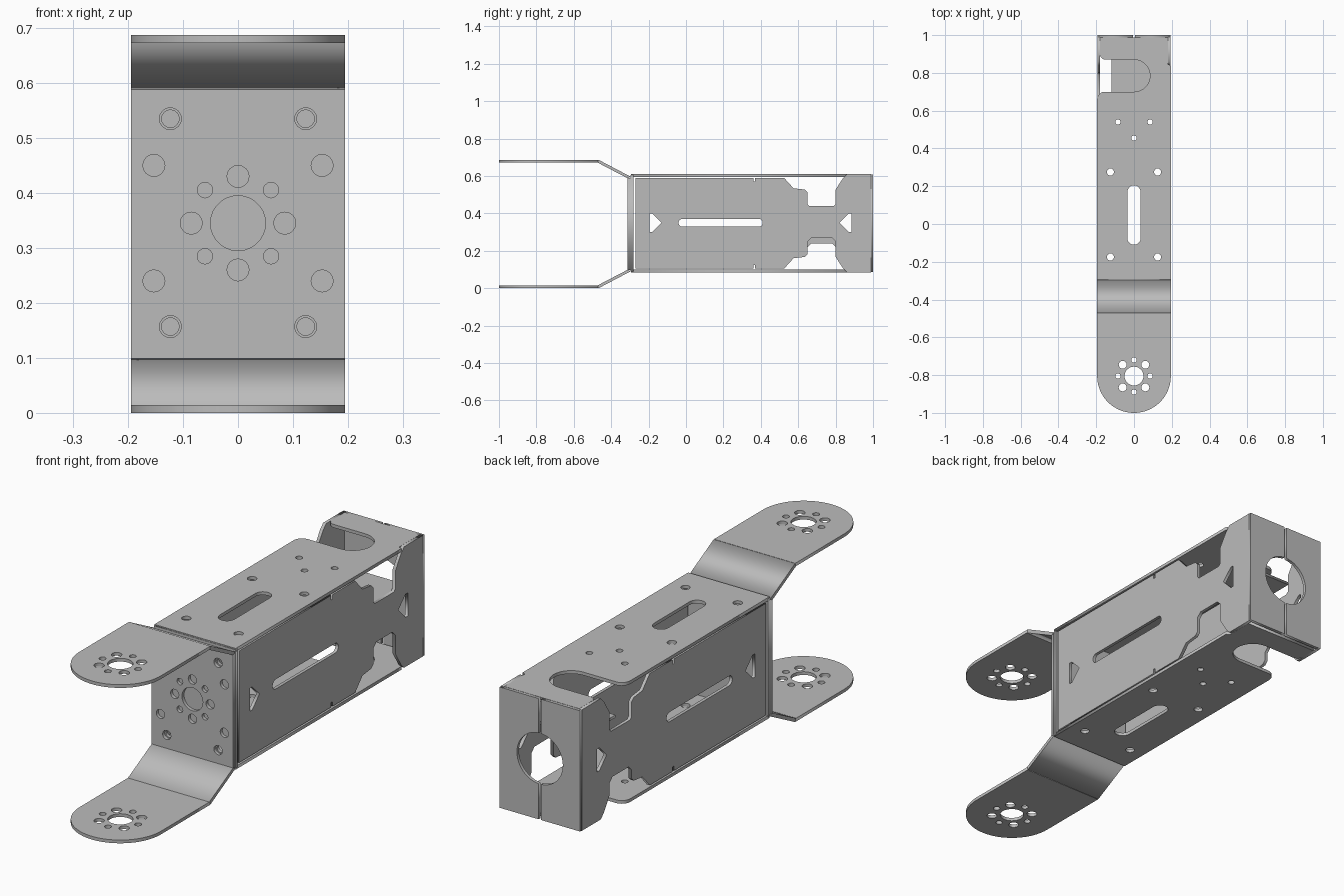
import bpy
from math import sin, cos, pi, radians
from mathutils import Matrix

cube = bpy.data.objects.get("Cube")
if cube:
    bpy.data.objects.remove(cube, do_unlink=True)

metal = bpy.data.materials.new("grey sheet metal")
metal.use_nodes = True
GREY = (0.5, 0.5, 0.5, 1)
metal.diffuse_color = GREY
metal.node_tree.nodes["Principled BSDF"].inputs["Base Color"].default_value = GREY

T = 0.014          # sheet thickness
W = 0.195          # half width
MID = 0.3475       # mid height
# Local drawing planes: columns are local x, local y and the sheet normal
PLANES = {
    "top": Matrix(((1, 0, 0), (0, 1, 0), (0, 0, 1))),
    "side": Matrix(((0, 0, 1), (1, 0, 0), (0, 1, 0))),
    "front": Matrix(((1, 0, 0), (0, 0, -1), (0, 1, 0))),
}


def arc(cx, cy, r, a0, a1, n=16):
    return [(cx + r * cos(radians(a0 + (a1 - a0) * i / n)),
             cy + r * sin(radians(a0 + (a1 - a0) * i / n))) for i in range(n + 1)]


def circle(cx, cy, r, n=20):
    return arc(cx, cy, r, 0, 360, n)[:-1]


def slot(cx, cy, length, r, vertical):
    h = length / 2 - r
    if vertical:
        return arc(cx, cy + h, r, 0, 180, 10) + arc(cx, cy - h, r, 180, 360, 10)
    return arc(cx + h, cy, r, -90, 90, 10) + arc(cx - h, cy, r, 90, 270, 10)


def sheet(name, plane, centre, loops, thick=T):
    """Flat sheet from an outline followed by its holes."""
    cu = bpy.data.curves.new(name, "CURVE")
    cu.dimensions = "2D"
    cu.fill_mode = "BOTH"
    cu.extrude = thick / 2
    for loop in loops:
        sp = cu.splines.new("POLY")
        sp.points.add(len(loop) - 1)
        for p, (u, v) in zip(sp.points, loop):
            p.co = (u, v, 0, 1)
        sp.use_cyclic_u = True
    tmp = bpy.data.objects.new(name + "_outline", cu)
    bpy.context.collection.objects.link(tmp)
    dg = bpy.context.evaluated_depsgraph_get()
    me = bpy.data.meshes.new_from_object(tmp.evaluated_get(dg))
    bpy.data.objects.remove(tmp, do_unlink=True)
    me.transform(Matrix.Translation(centre) @ PLANES[plane].to_4x4())
    me.materials.clear()
    me.materials.append(metal)
    ob = bpy.data.objects.new(name, me)
    bpy.context.collection.objects.link(ob)
    return ob


def hub_holes(cx, cy, axis_r, diagonal_r):
    """Central bore with a ring of eight screw holes."""
    holes = [circle(cx, cy, 0.05, 28)]
    for k in range(8):
        a = k * pi / 4
        holes.append(circle(cx + 0.085 * cos(a), cy + 0.085 * sin(a),
                            diagonal_r if k % 2 else axis_r, 16))
    return holes


def four(x, y0, y1, r):
    return [circle(s * x, y, r, 16) for s in (-1, 1) for y in (y0, y1)]


def box(x0, x1, y0, y1):
    return [(x0, y0), (x1, y0), (x1, y1), (x0, y1)]


# Front bracket: ears, sloped arms and face
ear = [(W, -0.47), (-W, -0.47)] + arc(0, -0.805, W, 180, 360, 40)
arm = [(-0.475, 0.673), (-0.468, 0.687), (-0.297, 0.597), (-0.312, 0.588)]
for label, sign in (("upper", 1), ("lower", -1)):
    z = 0.68 if sign > 0 else 0.007
    sheet(label + "_ear", "top", (0, 0, z), [ear] + hub_holes(0, -0.805, 0.014, 0.021))
    pts = arm if sign > 0 else [(y, 0.687 - z) for y, z in arm]
    sheet(label + "_arm", "side", (0, 0, 0), [pts], 2 * W)
sheet("bracket_face", "front", (0, -0.305, 0),
      [box(-W, W, 0.098, 0.59)] + hub_holes(0, 0.345, 0.02, 0.014)
      + four(0.123, 0.157, 0.535, 0.02) + four(0.153, 0.24, 0.45, 0.02))

# Box: front wall
sheet("box_front_wall", "front", (0, -0.289, 0),
      [box(-W, W, 0.09, 0.605)] + four(0.123, 0.157, 0.535, 0.016))

# Box: top and bottom decks with open cable hook
deck = ([(-W, -0.294), (W, -0.294), (W, 0.84), (0.18, 0.845)])
hook = ([(-0.18, 0.9)] + arc(-0.15, 0.9, 0.03, 180, 270, 6)
        + arc(0, 0.785, 0.085, 90, -90, 20)
        + arc(-0.155, 0.66, 0.04, 90, 180, 6))
deck_holes = ([slot(0, 0.0475, 0.315, 0.035, True)]
              + four(0.125, -0.175, 0.275, 0.019)
              + [circle(x, y, 0.014, 14) for x, y in ((-0.085, 0.54), (0.085, 0.54), (0, 0.455))])
for label, z, back in (("top", 0.603, 0.987), ("bottom", 0.092, 0.97)):
    sheet(label + "_deck", "top", (0, 0, z),
          [deck + [(0.18, back), (-0.18, back)] + hook] + deck_holes)

# Box: side walls, notched at the neck, as distance from mid height
edge = [(-0.27, 0.242), (0.36, 0.242), (0.36, 0.222), (0.37, 0.222), (0.37, 0.242),
        (0.525, 0.242), (0.575, 0.187), (0.635, 0.18), (0.65, 0.165)]
tail = [(0.8, 0.18), (0.84, 0.242), (0.86, 0.262), (0.99, 0.262)]
for label, sign, low in (("left", 1, 0.27), ("right", -1, 0.24)):
    neck_up = [(0.65, 0.45), (0.66, 0.44), (0.79, 0.44), (0.8, 0.45)]
    neck_down = [(0.65, low - 0.02), (0.67, low), (0.78, low), (0.8, low - 0.02)]
    upper = [(y, MID + d) for y, d in edge] + neck_up + [(y, MID + d) for y, d in tail]
    lower = [(y, MID - d) for y, d in edge] + neck_down + [(y, MID - d) for y, d in tail]
    holes = [slot(0.185, 0.35, 0.45, 0.021, False),
             [(-0.195, 0.3), (-0.18, 0.3), (-0.13, 0.35), (-0.18, 0.4), (-0.195, 0.4)],
             [(0.885, 0.3), (0.87, 0.3), (0.82, 0.35), (0.87, 0.4), (0.885, 0.4)]]
    sheet(label + "_wall", "side", (sign * 0.187, 0, 0), [upper + lower[::-1]] + holes)

# Inner shelf folded from the left wall at the neck
sheet("inner_shelf", "top", (0, 0, 0.434), [box(-0.12, 0.182, 0.655, 0.875)], 0.012)

# Back flanges meeting at a narrow slit around a round opening
for label, sign in (("left", 1), ("right", -1)):
    half = ([(0.006, 0.086), (W - 0.002, 0.086), (W - 0.002, 0.609), (0.006, 0.609)]
            + arc(0, 0.35, 0.11, 87, -87, 24))
    sheet(label + "_back_flange", "front", (0, 0.993, 0), [[(sign * x, z) for x, z in half]])
